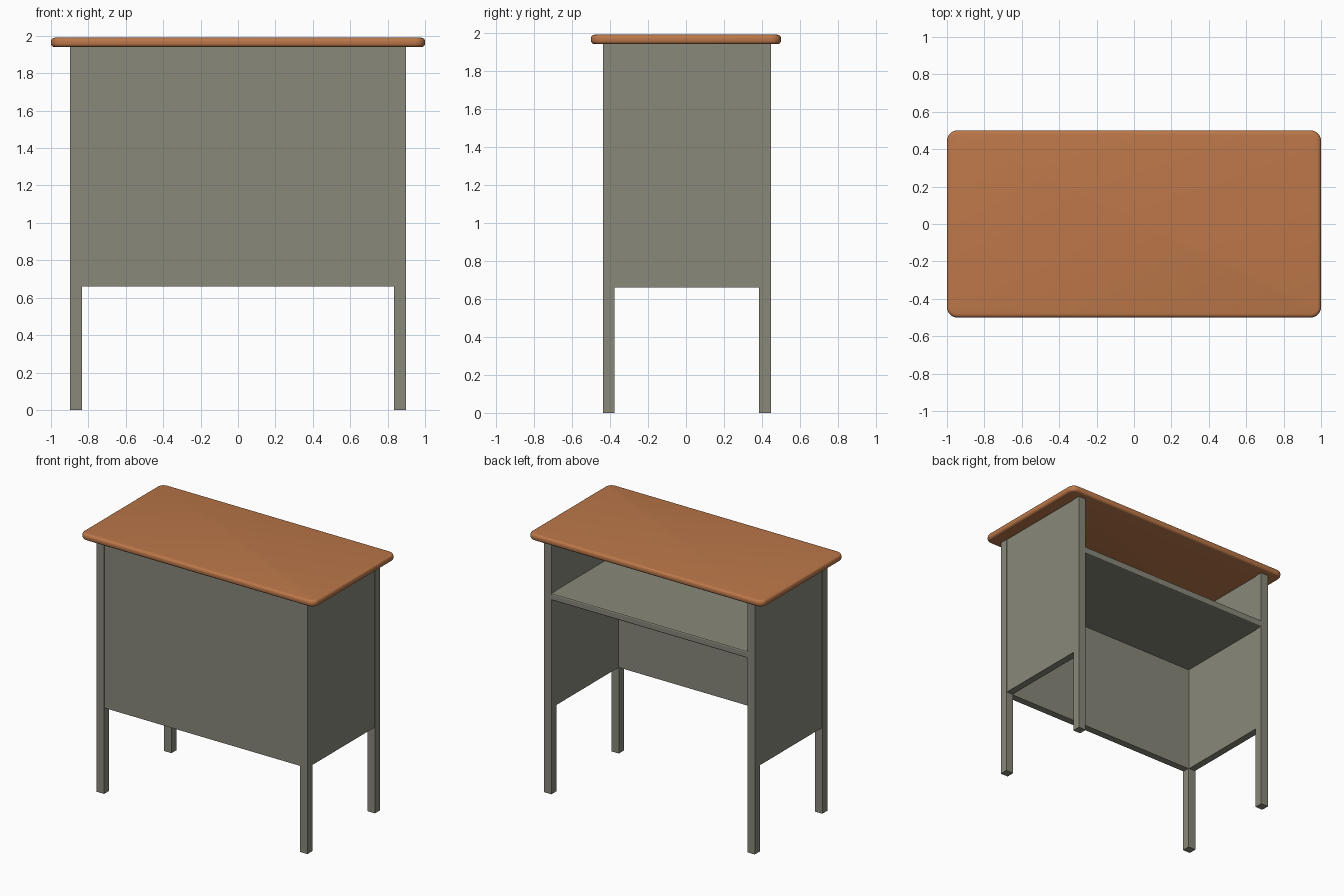
import bpy, bmesh

if "Cube" in bpy.data.objects:
    bpy.data.objects.remove(bpy.data.objects["Cube"])


def material(name, rgb):
    m = bpy.data.materials.new(name)
    m.diffuse_color = (*rgb, 1)
    m.use_nodes = True
    m.node_tree.nodes["Principled BSDF"].inputs["Base Color"].default_value = m.diffuse_color
    return m


GREY = material("grey_metal", (0.246, 0.246, 0.195))
WOOD = material("orange_wood", (0.50, 0.185, 0.067))


def box(name, lo, hi, mat):
    """Axis-aligned box between two corners."""
    bm = bmesh.new()
    bmesh.ops.create_cube(bm, size=1)
    for v in bm.verts:
        v.co = [lo[i] if v.co[i] < 0 else hi[i] for i in range(3)]
    me = bpy.data.meshes.new(name)
    bm.to_mesh(me)
    bm.free()
    me.materials.append(mat)
    ob = bpy.data.objects.new(name, me)
    bpy.context.collection.objects.link(ob)
    return ob


def bevel_edges(ob, width, segments, rule):
    """Round the edges whose two end points satisfy the rule."""
    bm = bmesh.new()
    bm.from_mesh(ob.data)
    edges = [e for e in bm.edges if rule(e.verts[0].co, e.verts[1].co)]
    bmesh.ops.bevel(bm, geom=edges, offset=width, segments=segments,
                    profile=0.5, affect='EDGES')
    bm.to_mesh(ob.data)
    bm.free()


XO, XI = 0.898, 0.834          # outer and inner leg faces
YF, YB, LEG = -0.438, 0.446, 0.063
BOTTOM, TOP = 0.66, 1.94       # panel heights
GAP, THICK = 0.004, 0.055      # panel inset and thickness

# Table top: rounded corners, then rounded rim
top = box("table_top", (-1, -0.5, TOP), (1, 0.5, 1.99), WOOD)
bevel_edges(top, 0.055, 6, lambda a, b: abs(a.z - b.z) > 0.01)
bevel_edges(top, 0.019, 4, lambda a, b: abs(a.z - b.z) < 0.001)
bpy.context.view_layer.objects.active = top
top.select_set(True)
bpy.ops.object.shade_smooth_by_angle(angle=0.6)

# Legs and side panels on both sides
for s, side in ((-1, "left"), (1, "right")):
    x0, x1 = sorted((s * XI, s * XO))
    for y, end in ((YF, "front"), (YB - LEG, "back")):
        box(f"{end}_{side}_leg", (x0, y, 0), (x1, y + LEG, TOP), GREY)
    x0, x1 = sorted((s * (XO - GAP - THICK), s * (XO - GAP)))
    box(f"{side}_panel", (x0, YF + LEG, BOTTOM), (x1, YB - LEG, TOP), GREY)

# Front panel
box("front_panel", (-XI, YF + GAP, BOTTOM), (XI, YF + GAP + THICK, TOP), GREY)

# Shelf with a softened back edge, open at the back
shelf = box("shelf", (-XI - 0.004, YF + GAP + THICK, 1.49),
            (XI + 0.004, YB - GAP, 1.545), GREY)
bevel_edges(shelf, 0.01, 2, lambda a, b: min(a.y, b.y) > 0.4 and abs(a.z - b.z) < 0.001)
